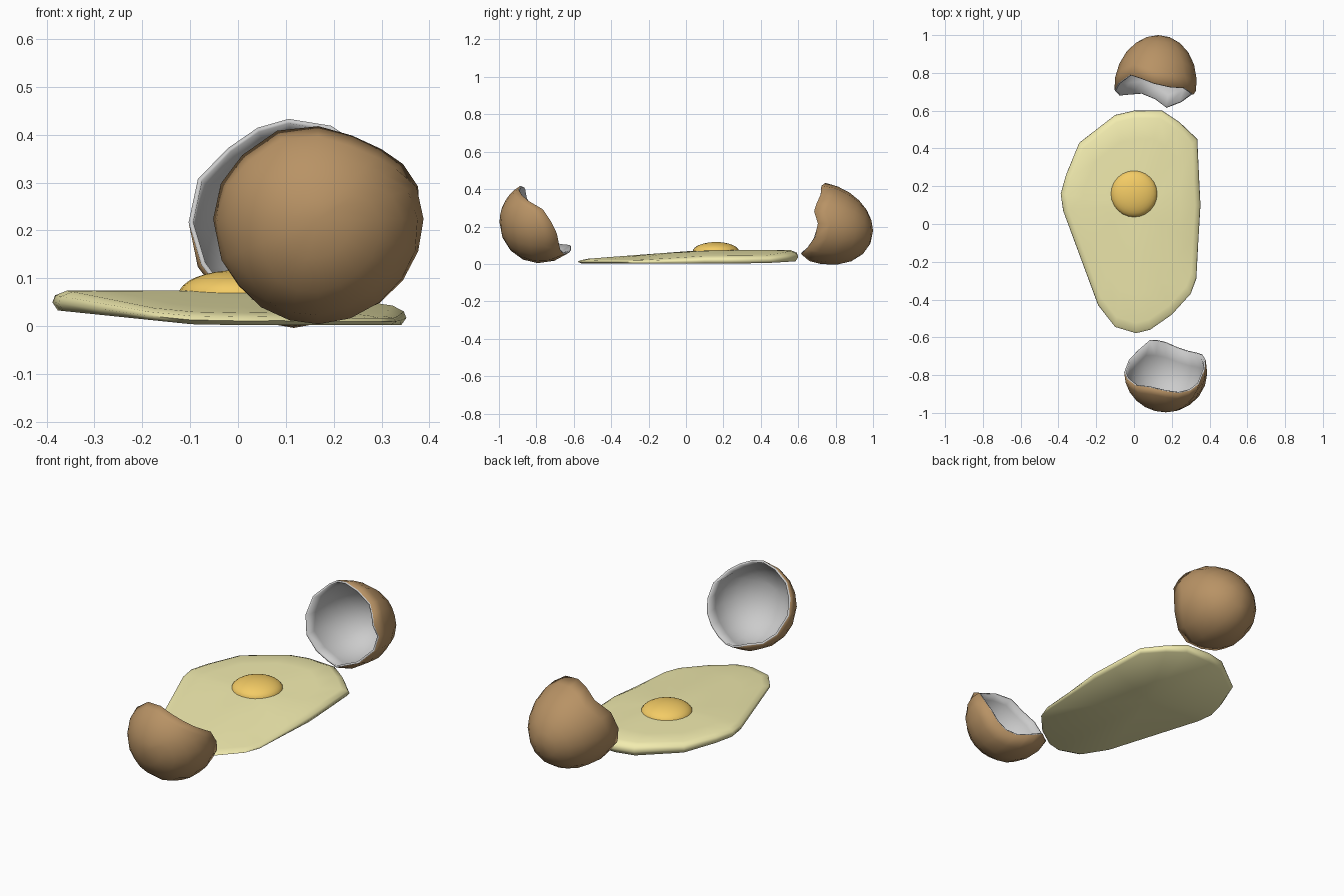
import bpy, bmesh, math
from mathutils import Vector

if "Cube" in bpy.data.objects:
    bpy.data.objects.remove(bpy.data.objects["Cube"])


def material(name, rgb):
    m = bpy.data.materials.new(name)
    m.diffuse_color = (*rgb, 1)
    m.use_nodes = True
    m.node_tree.nodes["Principled BSDF"].inputs["Base Color"].default_value = m.diffuse_color
    return m


def loft(name, rings, tip, inside, mats, angle, base=None):
    """Skin closed rings of points, close the last one on a tip and the first on an optional base."""
    bm = bmesh.new()
    loops = [[bm.verts.new(p) for p in ring] for ring in rings]
    n = len(loops[0])
    for a, b in zip(loops, loops[1:]):
        for i in range(n):
            j = (i + 1) % n
            bm.faces.new((a[i], a[j], b[j], b[i]))
    for ring, point in ((loops[-1], tip), (loops[0], base)):
        if point:
            t = bm.verts.new(point)
            for i in range(n):
                bm.faces.new((ring[i], ring[(i + 1) % n], t))
    bmesh.ops.recalc_face_normals(bm, faces=bm.faces)
    # surface must face away from the inside point
    score = sum(f.normal.dot(f.calc_center_median() - Vector(inside)) * f.calc_area() for f in bm.faces)
    if score < 0:
        bmesh.ops.reverse_faces(bm, faces=bm.faces)
    me = bpy.data.meshes.new(name)
    bm.to_mesh(me)
    bm.free()
    ob = bpy.data.objects.new(name, me)
    bpy.context.collection.objects.link(ob)
    for m in mats:
        me.materials.append(m)
    bpy.ops.object.select_all(action='DESELECT')
    bpy.context.view_layer.objects.active = ob
    ob.select_set(True)
    bpy.ops.object.shade_smooth_by_angle(angle=math.radians(angle))
    return ob


brown = material("shell_brown", (0.48, 0.29, 0.13))
grey = material("shell_inside", (0.8, 0.8, 0.8))
white = material("egg_white", (0.89, 0.84, 0.43))
yellow = material("yolk_yellow", (0.90, 0.60, 0.13))


# Shell halves: egg-shaped caps with a jagged rim given as (angle, y)
def shell(name, c, r, length, blunt, side, rim, shear, tip_dx):
    steps = 6
    rings = []
    for k in range(steps):
        ring = []
        for deg, y in rim:
            a = math.radians(deg)
            d = (y - c[1]) * side
            phi = math.acos(d / (length if d > 0 else blunt)) * (1 - k / steps)
            d = math.cos(phi)
            d *= length if d > 0 else blunt
            lean = max(0, d)
            ring.append((c[0] + r * math.sin(phi) * math.cos(a) + tip_dx * lean / length, c[1] + side * d,
                         c[2] + r * math.sin(phi) * math.sin(a) - shear * lean))
        rings.append(ring)
    tip = (c[0] + tip_dx, c[1] + side * length, c[2] - shear * length)
    ob = loft(name, rings, tip, c, (brown, grey), 50)
    s = ob.modifiers.new("thickness", 'SOLIDIFY')
    s.thickness = 0.01
    s.offset = -1
    s.material_offset = 1
    s.material_offset_rim = 1


shell("back_shell", (0.113, 0.735, 0.217), 0.218, 0.265, 0.2, 1,
      [(0, .705), (18, .685), (31, .70), (45, .72), (68, .725), (92, .745), (110, .77), (130, .79), (155, .745),
       (180, .71), (205, .68), (230, .685), (250, .69), (270, .66), (290, .615), (315, .645), (340, .69)], 0.15, 0.015)
shell("front_shell", (0.168, -0.785, 0.224), 0.22, 0.212, 0.24, -1,
      [(0, -.72), (18, -.765), (33, -.845), (48, -.88), (68, -.895), (90, -.885), (115, -.865), (140, -.855),
       (160, -.82), (180, -.785), (203, -.72), (220, -.67), (237, -.615), (254, -.615), (270, -.625), (288, -.65),
       (306, -.67), (324, -.68), (342, -.69)], 0, 0)

# Egg white: thin sloping closed puddle
outline = [(0, .6), (.15, .6), (.24, .54), (.335, .45), (.345, .24), (.352, .1), (.34, -.1), (.33, -.29),
           (.3, -.37), (.2, -.48), (.085, -.56), (.01, -.578), (-.1, -.545), (-.19, -.43), (-.29, -.16),
           (-.375, .07), (-.388, .16), (-.36, .26), (-.29, .43), (-.1, .577)]
mid = (-0.01, 0.1)


def low(x, y):
    return 0.002 + 0.1 * max(0, -x - 0.08) + 0.06 * max(0, y - 0.4)


def high(x, y):
    return max(low(x, y) + 0.02, 0.075 - 0.14 * max(0, x - 0.1) - 0.075 * max(0, 0.1 - y))


def puddle_ring(scale, t):
    ring = []
    for px, py in outline:
        x, y = mid[0] + (px - mid[0]) * scale, mid[1] + (py - mid[1]) * scale
        a, b = low(px, py), high(x, y)
        ring.append((x, y, a + (b - a) * t))
    return ring


loft("egg_white", [puddle_ring(s, t) for s, t in
                   ((.97, 0), (1, .4), (.985, .75), (.92, .98), (.7, 1), (.4, 1))],
     (*mid, 0.073), (0, 0.1, 0.03), (white,), 89, (*mid, 0.006))

# Yolk: low smooth dome
yolk = []
for k in range(8):
    e = math.pi / 2 * k / 8
    yolk.append([(0.124 * math.cos(e) * math.cos(i * math.pi / 12),
                  0.16 + 0.124 * math.cos(e) * math.sin(i * math.pi / 12),
                  0.066 + 0.051 * math.sin(e)) for i in range(24)])
loft("yolk", yolk, (0, 0.16, 0.117), (0, 0.16, 0), (yellow,), 60)
